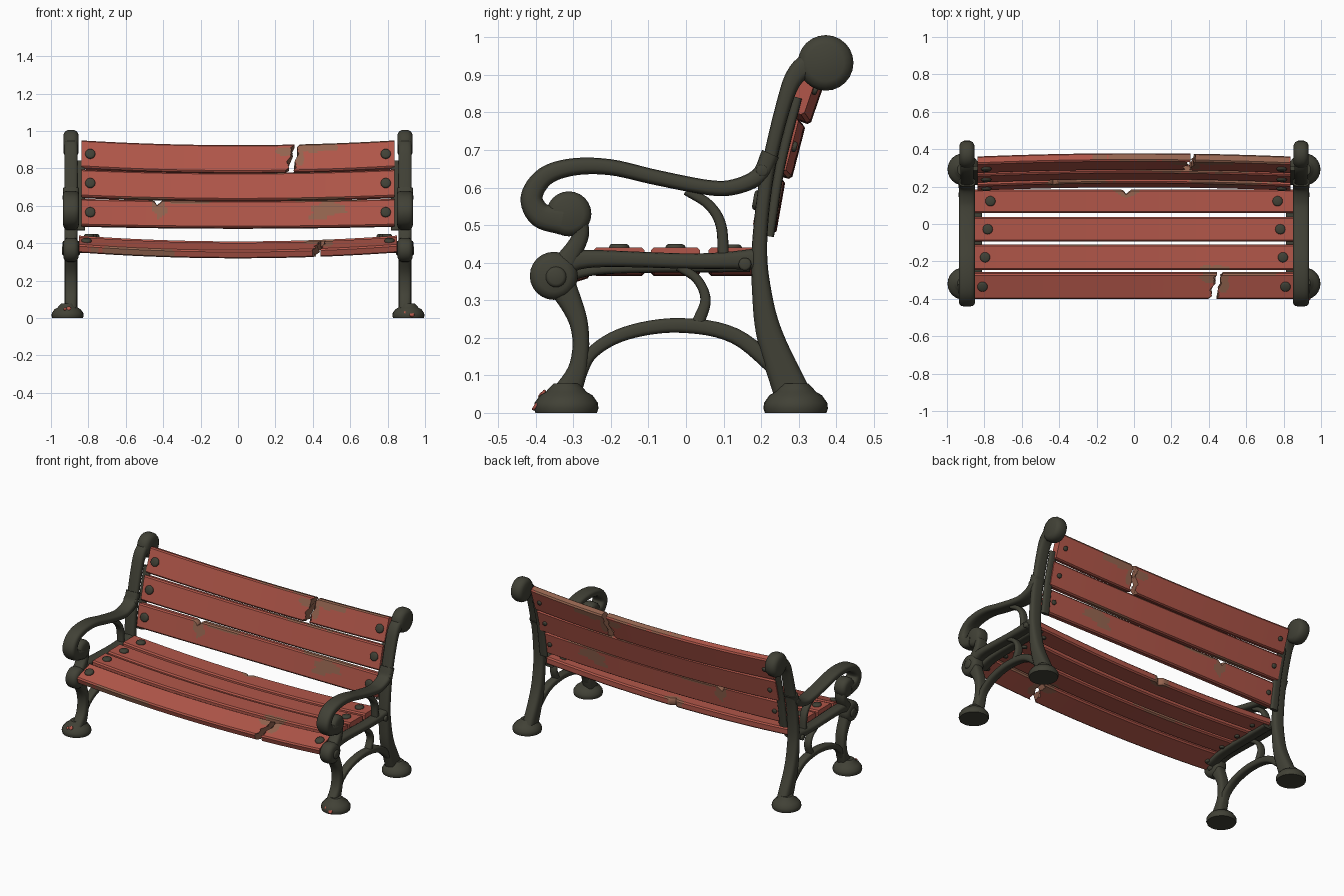
import bpy, bmesh, math
from mathutils import Vector, Matrix

cube = bpy.data.objects.get("Cube")
if cube:
    bpy.data.objects.remove(cube, do_unlink=True)


def material(name, rgb):
    m = bpy.data.materials.new(name)
    m.use_nodes = True
    m.diffuse_color = (*rgb, 1)
    bsdf = m.node_tree.nodes["Principled BSDF"]
    bsdf.inputs["Base Color"].default_value = (*rgb, 1)
    bsdf.inputs["Roughness"].default_value = 0.8
    return m


IRON = material("dark_iron", (0.053, 0.053, 0.037))
RED = material("red_paint", (0.44, 0.094, 0.067))
WOOD = material("worn_wood", (0.3, 0.13, 0.08))
FRAME_X = 0.893   # centre of each cast side frame
HALF = 0.85       # half length of a slat


def finish(name, bm, materials):
    bmesh.ops.recalc_face_normals(bm, faces=bm.faces)
    mesh = bpy.data.meshes.new(name)
    bm.to_mesh(mesh)
    bm.free()
    for m in materials:
        mesh.materials.append(m)
    mesh.shade_smooth()
    mesh.set_sharp_from_angle(angle=math.radians(40))
    obj = bpy.data.objects.new(name, mesh)
    bpy.context.scene.collection.objects.link(obj)


def skin(bm, rings):
    """Bridge closed rings of vertices and cap both ends."""
    count = len(rings[0])
    for a, b in zip(rings, rings[1:]):
        for j in range(count):
            k = (j + 1) % count
            bm.faces.new((a[j], a[k], b[k], b[j]))
    return [bm.faces.new(rings[0]), bm.faces.new(rings[-1])]


def spline(points, steps=6):
    """Catmull-Rom samples through (y, z) points."""
    p = [Vector(q) for q in points]
    p = [2 * p[0] - p[1]] + p + [2 * p[-1] - p[-2]]
    out = []
    for a, b, c, d in zip(p, p[1:], p[2:], p[3:]):
        for i in range(steps):
            t = i / steps
            bend = (2 * a - 5 * b + 4 * c - d) * t**2 + (3 * b - a - 3 * c + d) * t**3
            out.append(b + ((c - a) * t + bend) / 2)
    return out + [p[-2]]


def bar(name, x, depth, widths, points):
    """Rounded cast bar along a side-plane path; width at start, middle and end."""
    pts = spline(points)
    start, middle, end = widths
    last = len(pts) - 1
    bm = bmesh.new()
    rings = []
    for i, p in enumerate(pts):
        t = i / last
        half = (start * (1 - t) * (1 - 2 * t) + middle * 4 * t * (1 - t) + end * t * (2 * t - 1)) / 2
        along = pts[min(i + 1, last)] - pts[max(i - 1, 0)]
        normal = Vector((-along.y, along.x)).normalized()
        ring = []
        for k in range(16):
            a = math.tau * (k + 0.5) / 16
            c, s = math.cos(a), math.sin(a)
            q = p + normal * math.copysign(abs(c) ** 0.6, c) * half
            v = math.copysign(abs(s) ** 0.6, s) * depth / 2
            ring.append(bm.verts.new((x + v, q.x, q.y)))
        rings.append(ring)
    skin(bm, rings)
    finish(name, bm, [IRON])


def lathe(name, profile, origin, axis, mat=IRON, sides=24):
    """Turned part: (radius, height) profile around an axis."""
    turn = Vector((0, 0, 1)).rotation_difference(Vector(axis)).to_matrix().to_4x4()
    place = Matrix.Translation(origin) @ turn
    bm = bmesh.new()
    rings = []
    for r, h in profile:
        angles = [math.tau * k / sides for k in range(sides)]
        rings.append([bm.verts.new(place @ Vector((r * math.cos(a), r * math.sin(a), h)))
                      for a in angles])
    skin(bm, rings)
    finish(name, bm, [mat])


def disc(name, r, depth, origin, axis=(1, 0, 0), mat=IRON):
    h, b = depth / 2, min(depth, r) / 3
    rim = [(r - b, h), (r - b / 3, h - b / 3), (r, h - b)]
    lathe(name, [(q, -v) for q, v in rim] + rim[::-1], origin, axis, mat)


def side_frame(side, s):
    x = s * FRAME_X
    # Legs, post and arm
    bar(side + "_back_post", x, 0.072, (0.1, 0.038, 0.075),
        [(0.287, 0.04), (0.225, 0.2), (0.202, 0.32), (0.196, 0.45),
         (0.217, 0.64), (0.263, 0.83), (0.297, 0.905), (0.35, 0.94)])
    bar(side + "_front_leg", x, 0.065, (0.085, 0.045, 0.085),
        [(-0.322, 0.04), (-0.285, 0.13), (-0.286, 0.24), (-0.34, 0.36)])
    bar(side + "_armrest", x, 0.086, (0.05, 0.043, 0.078),
        [(0.225, 0.69), (0.195, 0.632), (0.13, 0.602), (0.06, 0.6), (-0.08, 0.627), (-0.2, 0.654),
         (-0.3, 0.655), (-0.375, 0.63), (-0.411, 0.575), (-0.388, 0.527), (-0.33, 0.513)])
    bar(side + "_arm_support", x, 0.07, (0.07, 0.045, 0.08),
        [(-0.29, 0.51), (-0.283, 0.465), (-0.34, 0.37)])
    # Seat rail, arch and curved braces
    bar(side + "_seat_rail", x, 0.065, (0.08, 0.042, 0.06),
        [(-0.34, 0.385), (-0.26, 0.41), (0.03, 0.404), (0.2, 0.41)])
    bar(side + "_leg_arch", x, 0.05, (0.03, 0.038, 0.045),
        [(-0.285, 0.09), (-0.25, 0.16), (-0.16, 0.212), (-0.02, 0.233), (0.13, 0.205), (0.26, 0.1)])
    bar(side + "_lower_brace", x, 0.045, (0.025, 0.026, 0.035),
        [(-0.02, 0.39), (0.03, 0.355), (0.052, 0.3), (0.03, 0.235)])
    bar(side + "_upper_brace", x, 0.045, (0.025, 0.028, 0.03),
        [(0, 0.592), (0.06, 0.555), (0.093, 0.5), (0.1, 0.41)])
    # Brackets carrying the slats
    inner = s * 0.842
    bar(side + "_back_bracket", inner, 0.05, (0.025, 0.025, 0.025),
        [(0.222, 0.47), (0.252, 0.66), (0.297, 0.84)])
    bar(side + "_seat_bracket", inner, 0.06, (0.03, 0.03, 0.03),
        [(-0.33, 0.362), (-0.2, 0.385), (0.17, 0.39)])
    # Flared feet
    flare = [(0.082, 0), (0.086, 0.012), (0.084, 0.027), (0.07, 0.047),
             (0.054, 0.056), (0.046, 0.066), (0.034, 0.078)]
    for name, y in (("front", -0.319), ("back", 0.292)):
        lathe(f"{side}_{name}_foot", flare, (s * 0.911, y, 0), (0, 0, 1))
    # Scroll ends and knob, then bolts
    for name, r, y, z in (("top_scroll", 0.074, 0.372, 0.932), ("arm_scroll", 0.06, -0.312, 0.53),
                          ("front_knob", 0.064, -0.352, 0.365)):
        disc(f"{side}_{name}", r, 0.08, (x, y, z))
    disc(side + "_knob_bolt", 0.028, 0.096, (x, -0.346, 0.362))
    for y, z in ((0.203, 0.645), (0.157, 0.396)):
        disc(side + "_frame_bolt", 0.017, 0.088, (x, y, z))


for side, s in (("left", 1), ("right", -1)):
    side_frame(side, s)

# Drips of paint on the front feet
for x, y, z, r in ((0.93, -0.401, 0.018, 0.013), (0.895, -0.394, 0.03, 0.009),
                   (-0.905, -0.382, 0.051, 0.012), (-0.925, -0.387, 0.048, 0.008)):
    disc("paint_drip", r, 0.008, (x, y, z), (0, -1, 0.7), RED)


class Slat:
    """Bowed plank, optionally snapped in two, with worn patches and bolts."""

    def __init__(self, name, y, z, tilt, width, sag):
        a = math.radians(tilt)
        self.name, self.width = name, width
        self.centre, self.sag = Vector((0, y, z)), Vector((0, *sag))
        self.up = Vector((0, math.sin(a), math.cos(a)))
        self.out = Vector((0, -math.cos(a), math.sin(a)))

    def point(self, x, u, v):
        bow = self.sag * (1 - (x / HALF) ** 2)
        return Vector((x, 0, 0)) + self.centre + bow + self.up * u + self.out * v

    def piece(self, suffix, x0, x1, tear0, tear1, patches, notch):
        w, h, bevel, n = self.width / 2, 0.023, 0.008, 120
        row = [(w - bevel) * (i / 6 - 1) for i in range(13)]
        half = [(u, h) for u in row] + [(w, h - bevel)]
        section = half + [(w, bevel - h)] + [(u, -h) for u in row[::-1]]
        section += [(-w, bevel - h), (-w, h - bevel)]
        bm = bmesh.new()
        rings, spot = [], {}
        for i in range(n + 1):
            ring = []
            for u, v in section:
                q = u / w
                jag = 0.018 * q + 0.008 * math.sin(7 * q) + 0.004 * math.sin(23 * q)
                x = (x0 + tear0 * jag) * (1 - i / n) + (x1 + tear1 * jag) * i / n
                if notch is not None and u > 0:
                    u *= 1 - 0.42 * max(0, 1 - abs(x - notch) / 0.02)
                vert = bm.verts.new(self.point(x, u, v))
                spot[vert] = Vector((x, q))
                ring.append(vert)
            rings.append(ring)
        caps = skin(bm, rings)
        for f in bm.faces:
            x, q = sum((spot[v] for v in f.verts), Vector((0, 0))) / len(f.verts)
            rag = 1 + 0.25 * math.sin(47 * x + 5 * q) + 0.15 * math.sin(90 * x - 8 * q)
            f.material_index = any(((x - px) / rx) ** 2 + ((q - pq) / rq) ** 2 < rag
                                   for px, pq, rx, rq in patches)
        for cap, torn in zip(caps, (tear0, tear1)):
            if torn:
                cap.material_index = 1
        finish(self.name + suffix, bm, [RED, WOOD])

    def build(self, length, bolt_x, patches, crack=None, notch=None):
        if crack is None:
            self.piece("", -length, length, 0, 0, patches, notch)
        else:
            self.piece("_long_piece", -length, crack - 0.019, 0, 1.2, patches, notch)
            self.piece("_short_piece", crack + 0.018, length, 0.8, 0, patches, notch)
        for x in (-bolt_x, bolt_x):
            disc(self.name + "_bolt", 0.027, 0.024, self.point(x, 0, 0.024), self.out)
            disc(self.name + "_nut", 0.014, 0.016, self.point(x, 0, -0.026), self.out)


# Worn patches: (x, position across, radius along, radius across)
top_wear = [(0.25, 0.45, 0.05, 0.3), (0.42, 0.75, 0.13, 0.38), (0.6, 1, 0.24, 0.13),
            (0.33, 0, 0.025, 0.6), (0.1, 1, 0.3, 0.06)]
middle_wear = [(0.42, -1, 0.15, 0.13), (-0.5, -1, 0.15, 0.1), (0.3, 1, 0.3, 0.06)]
lower_wear = [(-0.42, 0.45, 0.04, 0.8), (0.49, 0.35, 0.09, 0.5), (0.42, -0.2, 0.05, 0.3),
              (-0.28, 0.95, 0.17, 0.2), (0.5, 1, 0.2, 0.1)]
front_wear = [(0.43, 0.75, 0.07, 0.45), (0.48, 0.1, 0.03, 0.5), (-0.55, -1, 0.22, 0.14),
              (0.6, 1, 0.2, 0.1)]
second_wear = [(0.43, -1, 0.07, 0.4), (-0.3, 1, 0.2, 0.07)]
rear_wear = [(-0.04, 0.8, 0.07, 0.35)]

# Backrest, leaning further back towards the top
for i, (name, wear, crack, notch) in enumerate((("lower", lower_wear, None, -0.43),
                                                ("middle", middle_wear, None, None),
                                                ("top", top_wear, 0.296, None))):
    slat = Slat(name + "_back_slat", 0.212 + 0.044 * i + 0.004 * i * i, 0.563 + 0.155 * i,
                10 + 4.5 * i, 0.146 + 0.004 * i, (0.018, -0.011 - 0.0075 * i))
    slat.build(0.838, 0.79, wear, crack, notch)

# Seat, with the front slat tipped downwards
for i, (name, wear, crack, notch) in enumerate((("front", front_wear, 0.44, None),
                                                ("second", second_wear, None, None),
                                                ("third", [], None, None),
                                                ("rear", rear_wear, None, -0.04))):
    z, tilt = (0.418, 90) if i else (0.392, 72)
    slat = Slat(name + "_seat_slat", 0.15 * i - 0.328, z, tilt, 0.142 - 0.006 * i, (0, -0.031))
    slat.build(HALF, 0.81 - 0.014 * i, wear, crack, notch)
